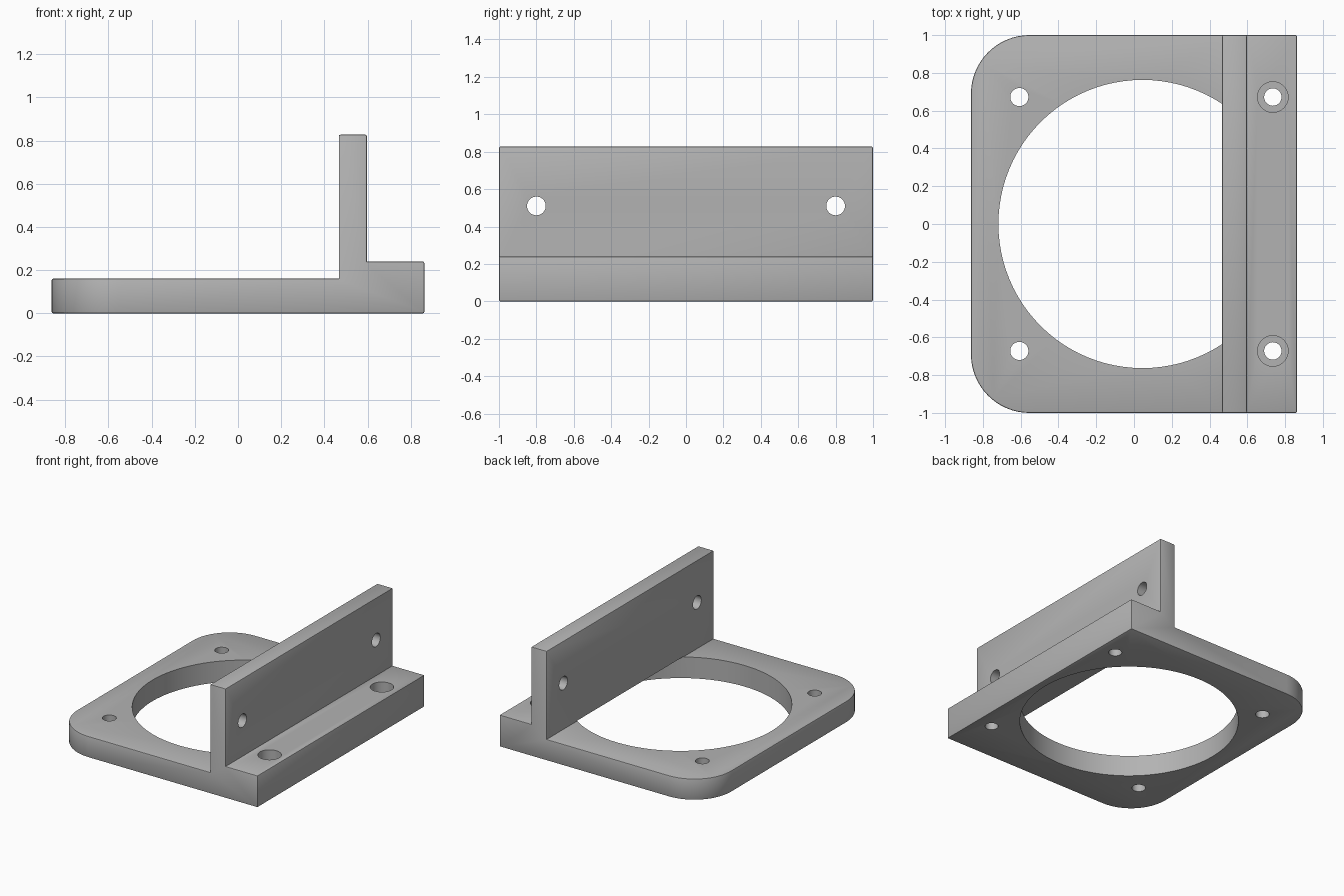
import bpy, bmesh, math
from mathutils import Vector

if "Cube" in bpy.data.objects:
    bpy.data.objects.remove(bpy.data.objects["Cube"], do_unlink=True)

grey = bpy.data.materials.new("plain grey")
grey.use_nodes = True
COLOUR = (0.45, 0.45, 0.45, 1)
grey.diffuse_color = COLOUR
grey.node_tree.nodes["Principled BSDF"].inputs["Base Color"].default_value = COLOUR


def add_object(name, bm):
    bmesh.ops.recalc_face_normals(bm, faces=bm.faces)
    mesh = bpy.data.meshes.new(name)
    bm.to_mesh(mesh)
    bm.free()
    mesh.materials.append(grey)
    obj = bpy.data.objects.new(name, mesh)
    bpy.context.collection.objects.link(obj)
    return obj


def cylinder(name, start, end, radius, sides=48):
    """Round cutter running between two points."""
    start, end = Vector(start), Vector(end)
    axis = end - start
    bm = bmesh.new()
    bmesh.ops.create_cone(bm, cap_ends=True, segments=sides, radius1=radius,
                          radius2=radius, depth=axis.length)
    bmesh.ops.rotate(bm, verts=bm.verts, matrix=axis.to_track_quat("Z", "Y").to_matrix())
    bmesh.ops.translate(bm, verts=bm.verts, vec=(start + end) / 2)
    return add_object(name, bm)


# Bracket body: side profile (x, z) swept across the full width
LEFT, RIGHT, WALL_L, WALL_R = -0.863, 0.863, 0.467, 0.597
PLATE, LEDGE, TOP = 0.16, 0.24, 0.827
profile = [(LEFT, 0), (RIGHT, 0), (RIGHT, LEDGE), (WALL_R, LEDGE),
           (WALL_R, TOP), (WALL_L, TOP), (WALL_L, PLATE), (LEFT, PLATE)]
bm = bmesh.new()
face = bm.faces.new([bm.verts.new((x, -1, z)) for x, z in profile])
swept = bmesh.ops.extrude_face_region(bm, geom=[face])
bmesh.ops.translate(bm, vec=(0, 2, 0),
                    verts=[v for v in swept["geom"] if isinstance(v, bmesh.types.BMVert)])
bmesh.ops.recalc_face_normals(bm, faces=bm.faces)

# Large rounded corners on the free end of the plate
corners = [e for e in bm.edges if all(v.co.x < LEFT + 0.01 for v in e.verts)
           and abs(e.verts[0].co.z - e.verts[1].co.z) > 0.1]
bmesh.ops.bevel(bm, geom=corners, offset=0.31, offset_type="OFFSET", segments=16,
                profile=0.5, affect="EDGES")
# Fine eased outer edges
sharp = [e for e in bm.edges if len(e.link_faces) == 2 and e.is_convex
         and e.calc_face_angle() > math.radians(60)]
bmesh.ops.bevel(bm, geom=sharp, offset=0.007, offset_type="OFFSET", segments=2,
                profile=0.5, affect="EDGES")
body = add_object("flanged_bracket", bm)

# Openings: large bore stopping under the wall, and mirrored screw holes
cutters = [cylinder("bore_cutter", (0.045, 0, -0.1), (0.045, 0, PLATE + 0.003), 0.763, 96)]
for side in (-1, 1):
    y = side * 0.672
    cutters += [
        cylinder("plate_hole_cutter", (-0.607, y, -0.1), (-0.607, y, 0.4), 0.048),
        cylinder("ledge_hole_cutter", (0.735, y, -0.1), (0.735, y, 0.4), 0.046),
        cylinder("counterbore_cutter", (0.735, y, 0.14), (0.735, y, 0.4), 0.081),
        cylinder("wall_hole_cutter", (0.3, side * 0.8, 0.51), (0.8, side * 0.8, 0.51), 0.05),
    ]
bpy.context.view_layer.objects.active = body
for cutter in cutters:
    cutter.hide_render = True
    mod = body.modifiers.new("cut", "BOOLEAN")
    mod.operation = "DIFFERENCE"
    mod.solver = "EXACT"
    mod.object = cutter
    bpy.ops.object.modifier_apply(modifier=mod.name)
for cutter in cutters:
    bpy.data.objects.remove(cutter, do_unlink=True)

bpy.ops.object.select_all(action="DESELECT")
body.select_set(True)
bpy.ops.object.shade_smooth_by_angle(angle=math.radians(30))
